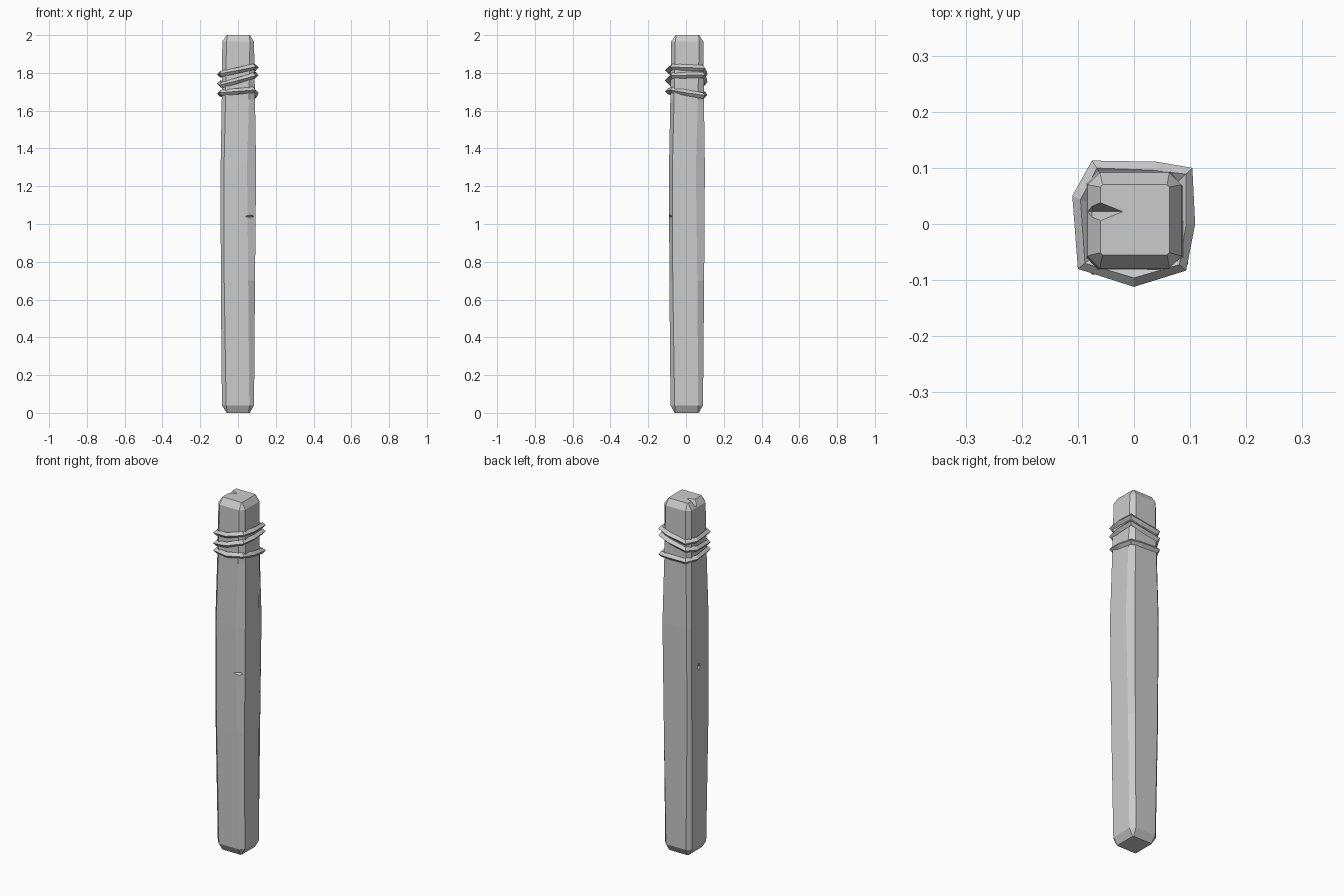
import bpy, bmesh
from mathutils import Vector

cube = bpy.data.objects.get("Cube")
if cube:
    bpy.data.objects.remove(cube, do_unlink=True)

grey = bpy.data.materials.new("plain_grey")
grey.use_nodes = True
colour = (0.6, 0.6, 0.6, 1)
grey.diffuse_color = colour
grey.node_tree.nodes["Principled BSDF"].inputs["Base Color"].default_value = colour


def finish(bm, name):
    bmesh.ops.recalc_face_normals(bm, faces=bm.faces)
    mesh = bpy.data.meshes.new(name)
    bm.to_mesh(mesh)
    bm.free()
    mesh.materials.append(grey)
    obj = bpy.data.objects.new(name, mesh)
    bpy.context.collection.objects.link(obj)
    return obj


def bridge(bm, a, b):
    n = len(a)
    for i in range(n):
        j = (i + 1) % n
        bm.faces.new((a[i], a[j], b[j], b[i]))


def section(z, x0, x1, y0, y1, left, wide, side):
    """Square outline with its four corners cut unequally."""
    pts = [(x0 + left, y0), (x1 - wide, y0), (x1, y0 + side), (x1, y1 - wide),
           (x1 - side, y1), (x0 + left, y1), (x0, y1 - left), (x0, y0 + left)]
    return [Vector((x, y, z)) for x, y in pts]


# Post: a slightly bulging, hand-hewn timber with chamfered ends
bm = bmesh.new()
levels = [
    (0.0, -0.06, 0.062, -0.06, 0.067, 0.004, 0.004, 0.004),
    (0.04, -0.085, 0.085, -0.082, 0.09, 0.022, 0.025, 0.022),
    (0.7, -0.091, 0.09, -0.088, 0.096, 0.018, 0.036, 0.018),
    (1.3, -0.092, 0.096, -0.09, 0.1, 0.018, 0.048, 0.018),
    (1.66, -0.086, 0.09, -0.083, 0.095, 0.02, 0.032, 0.02),
    (1.965, -0.083, 0.085, -0.079, 0.092, 0.022, 0.022, 0.022),
    (2.0, -0.06, 0.063, -0.055, 0.07, 0.004, 0.004, 0.004),
]
rings = [[bm.verts.new(p) for p in section(*level)] for level in levels]
for a, b in zip(rings, rings[1:]):
    bridge(bm, a, b)
bm.faces.new(rings[0])
bm.faces.new(rings[-1])
post = finish(bm, "post")


# Chips: small double-pointed wedges cut out of the timber
def chip(name, centre, size):
    bm = bmesh.new()
    bmesh.ops.create_uvsphere(bm, u_segments=4, v_segments=2, radius=1)
    for v in bm.verts:
        v.co = Vector([c + s * k for c, s, k in zip(centre, size, v.co)])
    cutter = finish(bm, name)
    cutter.hide_render = True
    mod = post.modifiers.new(name, "BOOLEAN")
    mod.operation = "DIFFERENCE"
    mod.solver = "EXACT"
    mod.object = cutter
    return cutter


cutters = [
    chip("top_crack_cutter", (-0.075, 0.022, 2.0), (0.055, 0.022, 0.04)),
    chip("edge_nick_cutter", (0.07, -0.088, 1.04), (0.035, 0.022, 0.011)),
    chip("side_nick_cutter", (-0.095, 0.015, 1.06), (0.02, 0.014, 0.03)),
]
bpy.context.view_layer.update()
cut_mesh = bpy.data.meshes.new_from_object(
    post.evaluated_get(bpy.context.evaluated_depsgraph_get()))
post.modifiers.clear()
post.data = cut_mesh
for cutter in cutters:
    bpy.data.objects.remove(cutter, do_unlink=True)

# Binding: three tilted cord loops with a diamond cross-section
outline = [(-0.1, -0.08), (0, -0.112), (0.093, -0.083), (0.109, 0),
           (0.104, 0.1), (0.04, 0.111), (-0.075, 0.113), (-0.11, 0.05)]


def cord(name, front_left, front_right, back_right, back_left):
    bm = bmesh.new()
    heights = [front_left, (front_left + front_right) / 2, front_right,
               (front_right + back_right) / 2, back_right,
               (back_right + back_left) / 2, back_left,
               (back_left + front_left) / 2]
    loops = []
    r = 0.016
    for (x, y), z in zip(outline, heights):
        outer = Vector((x, y, z))
        inward = -Vector((x, y, 0)).normalized() * r
        up = Vector((0, 0, r))
        loops.append([bm.verts.new(p) for p in (
            outer, outer + inward + up, outer + inward * 2.2, outer + inward - up)])
    for i in range(len(loops)):
        bridge(bm, loops[i - 1], loops[i])
    finish(bm, name)


cord("upper_cord", 1.795, 1.832, 1.825, 1.79)
cord("middle_cord", 1.735, 1.785, 1.79, 1.75)
cord("lower_cord", 1.695, 1.71, 1.68, 1.685)
